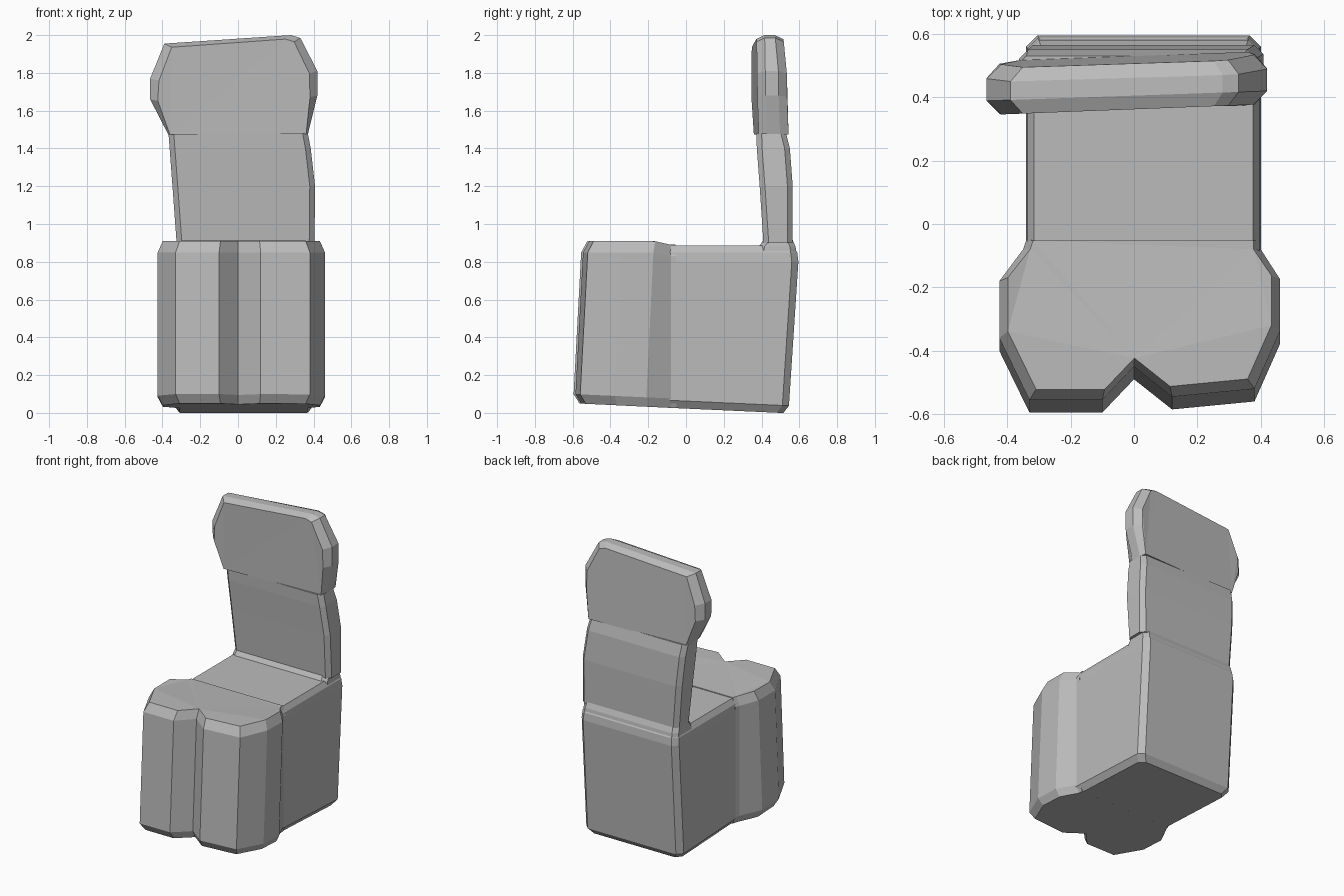
import bpy, bmesh

if "Cube" in bpy.data.objects:
    bpy.data.objects.remove(bpy.data.objects["Cube"])

grey = bpy.data.materials.new("plain grey")
grey.use_nodes = True
grey.diffuse_color = (0.5, 0.5, 0.5, 1)
grey.node_tree.nodes["Principled BSDF"].inputs["Base Color"].default_value = (0.5, 0.5, 0.5, 1)


def loft(name, rings):
    """Join rings of equal length into a closed, flat-shaded solid."""
    bm = bmesh.new()
    loops = [[bm.verts.new(p) for p in ring] for ring in rings]
    n = len(loops[0])
    for a, b in zip(loops, loops[1:]):
        for i in range(n):
            j = (i + 1) % n
            bm.faces.new((a[i], a[j], b[j], b[i]))
    caps = [bm.faces.new(loops[0]), bm.faces.new(loops[-1])]
    bmesh.ops.triangulate(bm, faces=caps)
    bmesh.ops.recalc_face_normals(bm, faces=bm.faces)
    mesh = bpy.data.meshes.new(name)
    bm.to_mesh(mesh)
    bm.free()
    mesh.materials.append(grey)
    obj = bpy.data.objects.new(name, mesh)
    bpy.context.collection.objects.link(obj)
    return obj


def cut_corners(x0, x1, y0, y1, c):
    """Rectangle outline with cut corners."""
    return [(x0 + c, y0), (x1 - c, y0), (x1, y0 + c), (x1, y1 - c),
            (x1 - c, y1), (x0 + c, y1), (x0, y1 - c), (x0, y0 + c)]


def underside(y):
    """Base height: the underside rises gently towards the front."""
    return 0.05 * (0.5 - y) / 1.1


# Front seat block: two rounded lobes with a groove between them
lobes = [(-0.34, -0.05), (-0.35, -0.08), (-0.425, -0.22), (-0.425, -0.4),
         (-0.33, -0.595), (-0.1, -0.595), (0, -0.49), (0.12, -0.585),
         (0.38, -0.56), (0.46, -0.38), (0.46, -0.21), (0.4, -0.08), (0.4, -0.05)]
rings = []
for z, inset, lean in ((0, 0.94, 0), (0.05, 1, 0), (0.85, 1, 0.04), (0.91, 0.94, 0.045)):
    ring = []
    for x, y in lobes:
        front = min(1, max(0, (-y - 0.08) / 0.14))
        height = z + underside(y) if z < 0.5 else z - 0.02 * (1 - front)
        moved = y + lean * front
        ring.append((0.02 + (x - 0.02) * inset, -0.08 + (moved + 0.08) * inset, height))
    rings.append(ring)
loft("seat_front", rings)

# Rear seat block: plain box under the sitting surface, leaning back slightly
rings = []
for z, inset, lean in ((0, 0.03, 0), (0.04, 0, 0), (0.8, 0, 0.05), (0.85, 0.004, 0.048), (0.885, 0.025, 0.045)):
    ring = []
    for x, y in cut_corners(-0.34 + inset, 0.4 - inset, -0.09, 0.545 - inset, 0.035):
        if y < 0:
            y = -0.09
        ring.append((x, y + (lean if y > 0 else 0), z + (underside(y) if z < 0.5 else 0)))
    rings.append(ring)
loft("seat_rear", rings)

# Raised rim that carries the backrest
loft("backrest_foot", [
    [(x, y, z) for x, y in cut_corners(-0.34 + i, 0.4 - i, f, b, 0.03)]
    for z, i, f, b in ((0.82, 0.005, 0.38, 0.59), (0.88, 0.01, 0.385, 0.58), (0.915, 0.015, 0.41, 0.565))])

# Lower backrest panel
loft("backrest_panel", [
    [(x, y, z) for x, y in cut_corners(x0, x1, f, b, 0.028)]
    for z, x0, x1, f, b in ((0.9, -0.325, 0.405, 0.41, 0.565), (1.2, -0.347, 0.408, 0.39, 0.565),
                            (1.4, -0.362, 0.385, 0.375, 0.55), (1.48, -0.368, 0.37, 0.372, 0.53))])

# Headrest: wide rounded shield with bevelled rims, turned slightly
shield = [(-0.37, 1.475), (-0.465, 1.66), (-0.465, 1.77), (-0.39, 1.955),
          (0.28, 2), (0.33, 1.985), (0.42, 1.81), (0.42, 1.68), (0.37, 1.475)]
rings = []
for y, scale in ((0.362, 0.9), (0.405, 1), (0.475, 1), (0.52, 0.9)):
    ring = []
    for x, z in shield:
        low = max(0, (1.7 - z) / 0.225)
        high = max(0, (z - 1.8) / 0.2)
        bend = 0.01 * low - (0.015 * high if y > 0.44 else 0)
        side = scale + (1 - scale) * 0.75 * min(1, low)
        ring.append((x * side, y + bend + 0.035 * x, 1.475 + (z - 1.475) * (scale * 0.4 + 0.6)))
    rings.append(ring)
loft("headrest", rings)
